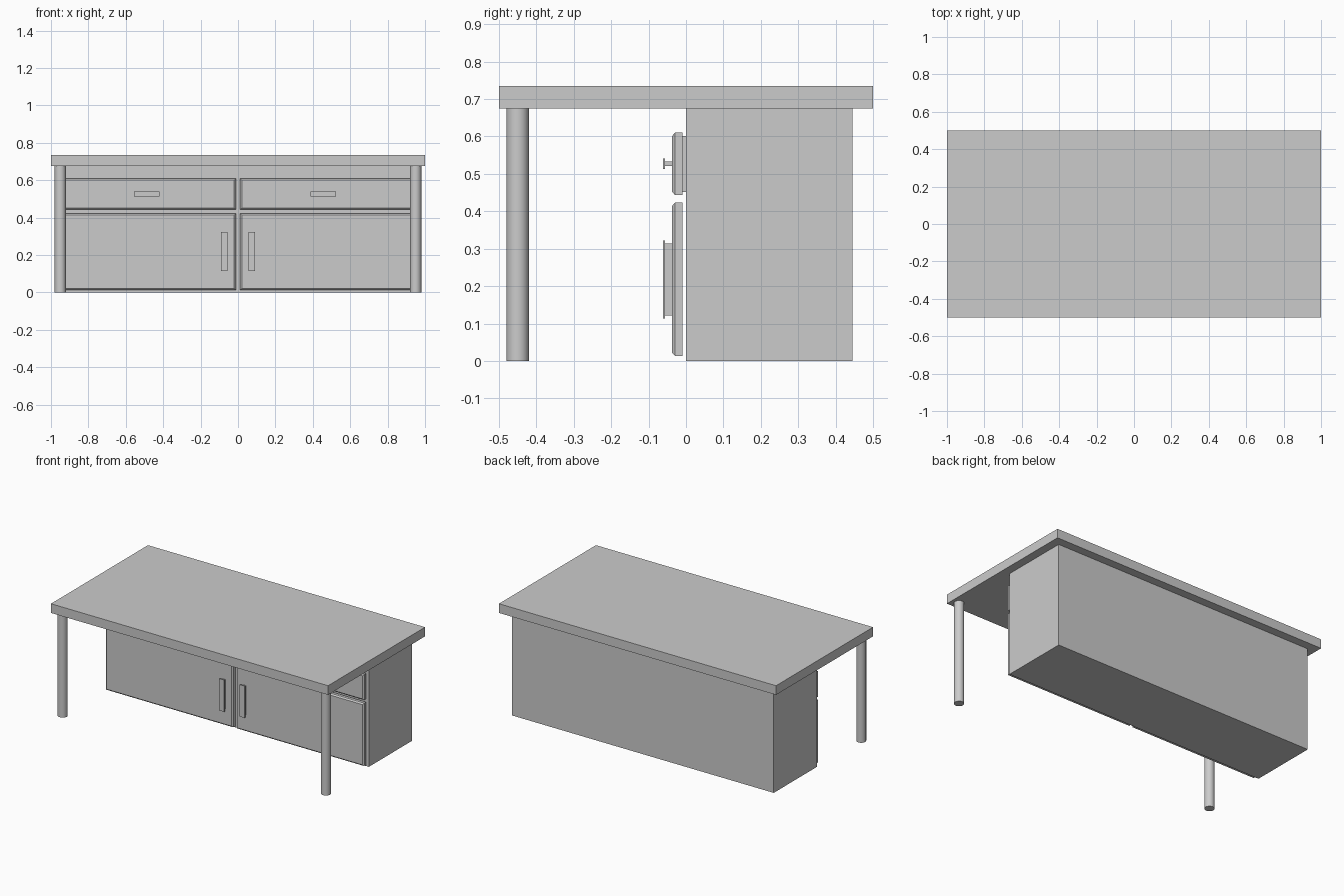
import bpy, bmesh
from math import radians

if "Cube" in bpy.data.objects:
    bpy.data.objects.remove(bpy.data.objects["Cube"])


def to_object(name, bm):
    bmesh.ops.recalc_face_normals(bm, faces=bm.faces)
    mesh = bpy.data.meshes.new(name)
    bm.to_mesh(mesh)
    bm.free()
    ob = bpy.data.objects.new(name, mesh)
    bpy.context.collection.objects.link(ob)
    return ob


def box(name, x, y, z, inset=0.0, depth=0.0):
    """Box from (min, max) ranges; inset/depth chamfers the front (-y) face."""
    bm = bmesh.new()
    bmesh.ops.create_cube(bm, size=1)
    for v in bm.verts:
        v.co = [r[0] if c < 0 else r[1] for c, r in zip(v.co, (x, y, z))]
    if inset:
        bm.normal_update()
        front = min(bm.faces, key=lambda f: f.calc_center_median().y)
        rim = list(front.verts)
        bmesh.ops.inset_region(bm, faces=[front], thickness=inset)
        inner = set(front.verts)
        for v in bm.verts:
            if v.co.y < y[0] + 1e-5 and v not in inner:
                v.co.y += depth
    return to_object(name, bm)


def handle(name, cx, cz, w, h):
    """Flat grip plate standing on a narrower block."""
    box(f"{name}_grip", (cx - w / 2, cx + w / 2), (-0.062, -0.056),
        (cz - h / 2, cz + h / 2))
    w, h = w - 0.016, h - 0.016
    box(f"{name}_mount", (cx - w / 2, cx + w / 2), (-0.056, -0.036),
        (cz - h / 2, cz + h / 2))


# Table top and cabinet body
box("table_top", (-1, 1), (-0.5, 0.5), (0.675, 0.735))
box("cabinet", (-0.945, 0.945), (0, 0.445), (0, 0.675))

for side, s in (("left", -1), ("right", 1)):
    # Front leg
    bpy.ops.mesh.primitive_cylinder_add(vertices=16, radius=0.03, depth=0.675,
                                        location=(s * 0.95, -0.45, 0.3375))
    bpy.context.object.name = f"{side}_front_leg"
    bpy.ops.object.shade_smooth_by_angle(angle=radians(30))

    # Door and drawer fronts with chamfered faces
    xs = sorted((s * 0.012, s * 0.932))
    box(f"{side}_door", xs, (-0.037, -0.01), (0.013, 0.423), 0.012, 0.008)
    box(f"{side}_drawer_front", xs, (-0.037, -0.01), (0.443, 0.61), 0.012, 0.008)
    box(f"{side}_drawer_box", (xs[0] + 0.01, xs[1] - 0.01), (-0.012, 0.02), (0.452, 0.601))

    # Handles
    handle(f"{side}_door_handle", s * 0.074, 0.218, 0.036, 0.208)
    handle(f"{side}_drawer_handle", s * 0.4725 - 0.016, 0.527, 0.137, 0.027)
